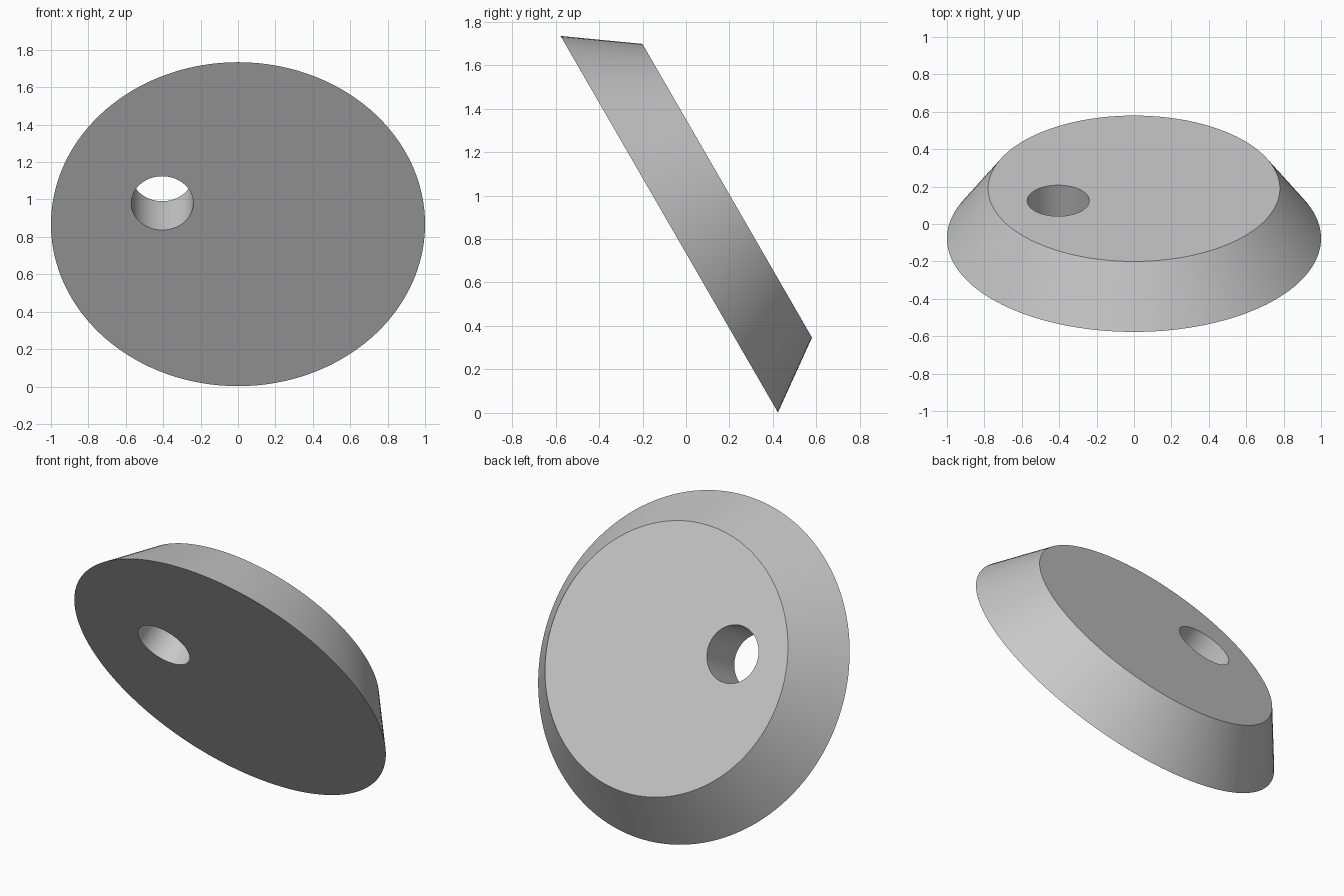
import bpy
from math import radians, sin, cos
from mathutils import Matrix, Vector

cube = bpy.data.objects.get("Cube")
if cube:
    bpy.data.objects.remove(cube, do_unlink=True)

TILT = radians(-60)
THICKNESS = 0.308
WIDE_CENTRE = Vector((0, -0.077, 0.868))

# Plain grey material
grey = bpy.data.materials.new("light_grey")
grey.use_nodes = True
colour = (0.58, 0.58, 0.58, 1)
grey.diffuse_color = colour
grey.node_tree.nodes["Principled BSDF"].inputs["Base Color"].default_value = colour


def tilted_cone(name, r_front, r_back, low, high, x=0, y=0, sides=128):
    """Cone frustum on the tilted axis, spanning low..high along it."""
    bpy.ops.mesh.primitive_cone_add(
        vertices=sides, radius1=r_front, radius2=r_back, depth=high - low)
    obj = bpy.context.object
    obj.name = name
    place = Matrix.Translation(WIDE_CENTRE) @ Matrix.Rotation(TILT, 4, "X")
    obj.data.transform(place @ Matrix.Translation((x, y, (low + high) / 2)))
    obj.data.materials.append(grey)
    return obj


# Hole cutter, off to one side and a little above the middle
cutter = tilted_cone("hole_cutter", 0.166, 0.166, -0.2, THICKNESS + 0.2,
                     x=-0.405, y=-0.13, sides=64)
cutter.hide_render = True

# Tapered disc, wide face to the front
disc = tilted_cone("tapered_disc", 1, 0.78, 0, THICKNESS)
hole = disc.modifiers.new("hole", "BOOLEAN")
hole.operation = "DIFFERENCE"
hole.solver = "EXACT"
hole.object = cutter
bpy.ops.object.modifier_apply(modifier=hole.name)
bpy.data.objects.remove(cutter, do_unlink=True)

# Smooth wall and bore, crisp rims
bpy.ops.object.shade_smooth_by_angle(angle=radians(30))
